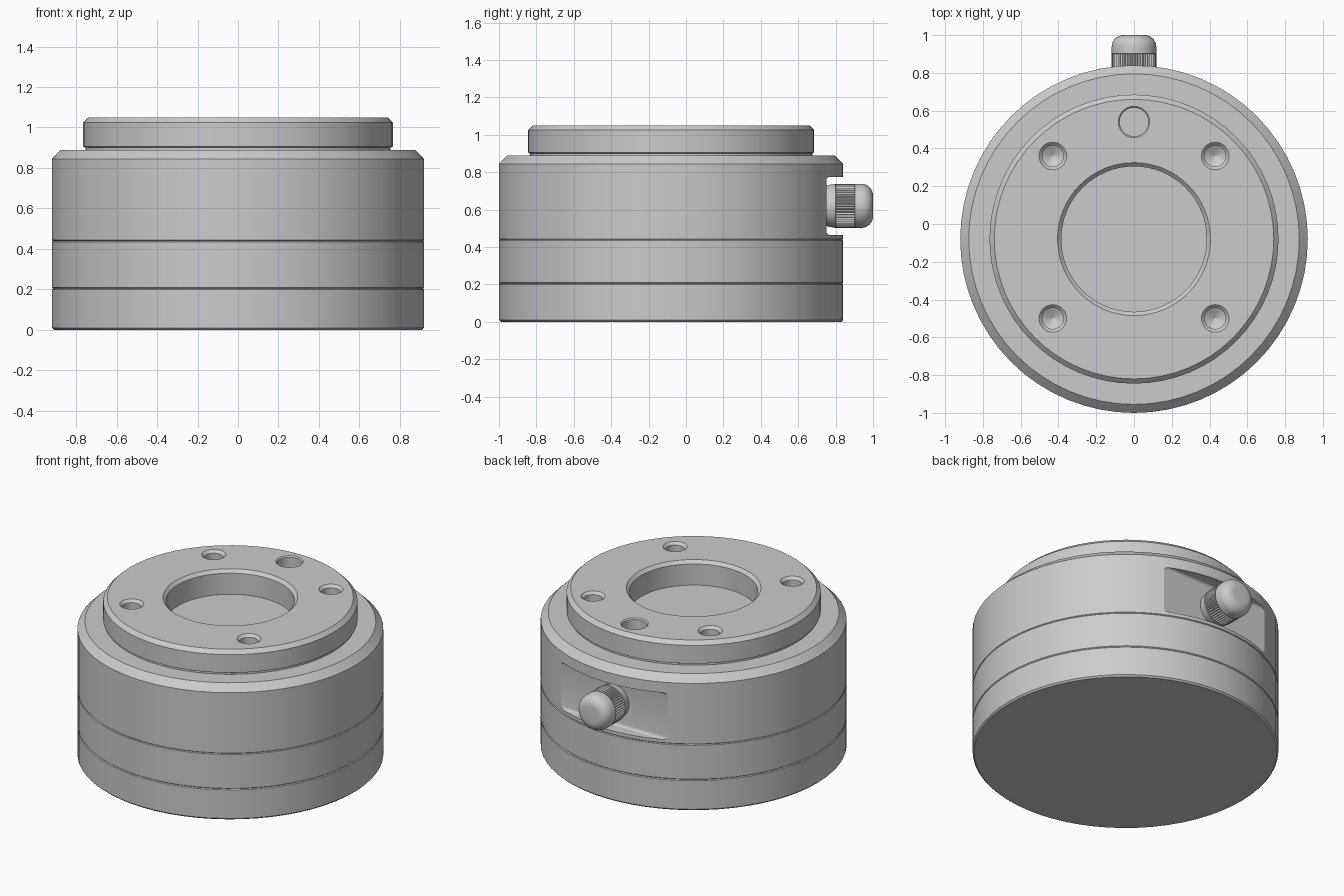
import bpy, bmesh, math
from mathutils import Matrix

if "Cube" in bpy.data.objects:
    bpy.data.objects.remove(bpy.data.objects["Cube"], do_unlink=True)

CY = -0.08   # housing axis
KZ = 0.62    # knob height

metal = bpy.data.materials.new("grey metal")
metal.use_nodes = True
grey = (0.6, 0.6, 0.6, 1)
metal.diffuse_color = grey
metal.node_tree.nodes["Principled BSDF"].inputs["Base Color"].default_value = grey


def finish(name, bm, matrix):
    bmesh.ops.recalc_face_normals(bm, faces=bm.faces)
    mesh = bpy.data.meshes.new(name)
    bm.to_mesh(mesh)
    bm.free()
    mesh.materials.append(metal)
    ob = bpy.data.objects.new(name, mesh)
    ob.matrix_world = matrix
    bpy.context.collection.objects.link(ob)
    return ob


def lathe(name, profile, matrix, sides=64, closed=False, ripple=None):
    """Revolve (radius, height) points; open profiles get end caps."""
    bm = bmesh.new()
    rings = []
    for k, (r, z) in enumerate(profile):
        ring = []
        for i in range(sides):
            a = 2 * math.pi * i / sides
            d = r - 0.007 * (i % 2) if ripple and k in ripple else r
            ring.append(bm.verts.new((d * math.cos(a), d * math.sin(a), z)))
        rings.append(ring)
    pairs = list(zip(rings, rings[1:]))
    if closed:
        pairs.append((rings[-1], rings[0]))
    else:
        bm.faces.new(rings[0])
        bm.faces.new(rings[-1])
    for lo, hi in pairs:
        for i in range(sides):
            j = (i + 1) % sides
            bm.faces.new((lo[i], lo[j], hi[j], hi[i]))
    return finish(name, bm, matrix)


def cut(target, cutter):
    mod = target.modifiers.new(cutter.name, "BOOLEAN")
    mod.operation = "DIFFERENCE"
    mod.solver = "EXACT"
    mod.object = cutter
    cutter.hide_render = True
    cutter.hide_set(True)


axis = Matrix.Translation((0, CY, 0))

# Stacked housing with thin seam grooves
base = lathe("base_ring", [(0.91, 0), (0.92, 0.01), (0.92, 0.2), (0.915, 0.205)], axis)
middle = lathe("middle_ring", [(0.915, 0.205), (0.92, 0.21), (0.92, 0.435), (0.916, 0.44)], axis)
upper = lathe("upper_housing", [(0.916, 0.44), (0.92, 0.444), (0.92, 0.845), (0.875, 0.89)], axis)

# Raised mounting flange with chamfered bore
flange = lathe("mounting_flange", [
    (0.755, 0.87), (0.755, 0.9), (0.765, 0.905), (0.765, 1.025), (0.74, 1.05),
    (0.405, 1.05), (0.385, 1.03), (0.385, 0.87)], axis, closed=True)

# Four countersunk screw holes and one plain locating hole
for n, (x, y) in enumerate([(-0.43, 0.36), (0.43, 0.36), (-0.43, -0.5), (0.43, -0.5)]):
    cut(flange, lathe(f"screw_hole_cutter_{n + 1}", [
        (0.003, 0.92), (0.056, 0.95), (0.056, 1.033), (0.074, 1.051), (0.074, 1.1)],
        Matrix.Translation((x, y, 0)), 32))
cut(flange, lathe("locating_hole_cutter", [
    (0.076, 0.92), (0.076, 1.042), (0.084, 1.051), (0.084, 1.1)],
    Matrix.Translation((0, 0.54, 0)), 32))

# Flat pocket in the back with rounded inner edges
bm = bmesh.new()
bmesh.ops.create_cube(bm, size=1, matrix=Matrix.Diagonal((1.2, 0.3, 0.31, 1)))
edges = [e for e in bm.edges if all(v.co.y < 0 for v in e.verts)
         and abs(e.verts[0].co.x - e.verts[1].co.x) > 1]
bmesh.ops.bevel(bm, geom=edges, offset=0.018, segments=4, affect="EDGES", profile=0.5)
cut(upper, finish("pocket_cutter", bm, Matrix.Translation((0, 0.9, KZ))))

# Knurled knob: smooth collar, ribbed grip, rounded end
dome = [(0.055 + 0.063 * math.cos(t), 0.937 + 0.063 * math.sin(t))
        for t in (math.pi / 2 * i / 8 for i in range(9))]
knob = lathe("locking_knob", [
    (0.105, 0.74), (0.113, 0.77), (0.118, 0.8), (0.118, 0.803), (0.118, 0.9), (0.118, 0.903)] + dome,
    Matrix.Translation((0, 0, KZ)) @ Matrix.Rotation(-math.pi / 2, 4, "X"), 96, ripple={3, 4})

# Smooth curved surfaces, keep machined edges crisp
for ob in (base, middle, upper, flange, knob):
    bpy.ops.object.select_all(action="DESELECT")
    bpy.context.view_layer.objects.active = ob
    ob.select_set(True)
    for mod in list(ob.modifiers):
        bpy.ops.object.modifier_apply(modifier=mod.name)
    bpy.ops.object.shade_smooth_by_angle(angle=math.radians(25))
